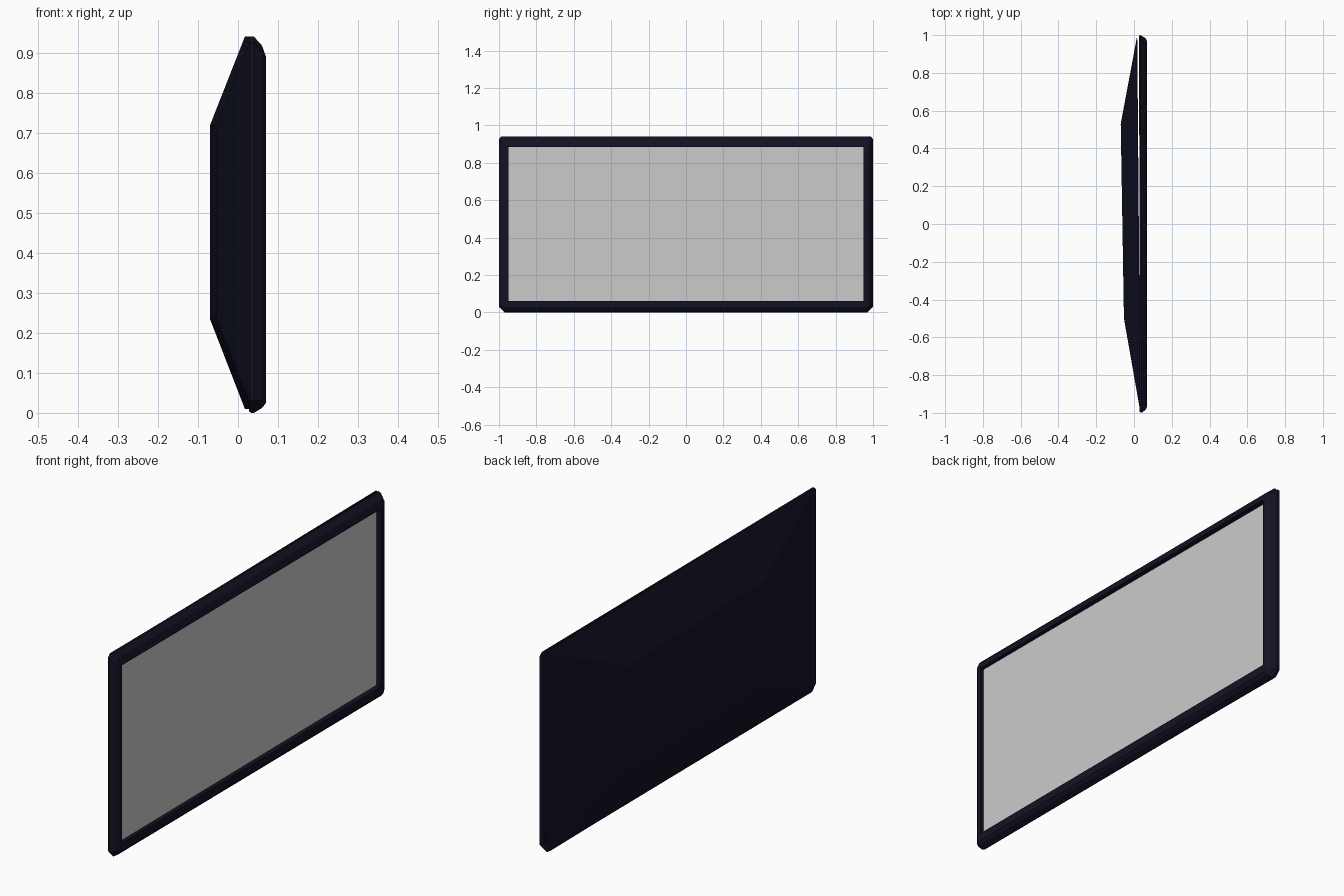
import bpy, bmesh

if "Cube" in bpy.data.objects:
    bpy.data.objects.remove(bpy.data.objects["Cube"])

navy = bpy.data.materials.new("dark_plastic")
navy.diffuse_color = (0.006, 0.006, 0.018, 1)
navy.use_nodes = True
navy.node_tree.nodes["Principled BSDF"].inputs["Base Color"].default_value = navy.diffuse_color


def ring(bm, y0, y1, z0, z1, xa, xb, c=0.0, ct=None):
    """Corner-cut rectangle; depth runs from xa at y=-1 to xb at y=+1.
    c cuts the lower corners, ct the upper ones."""
    ct = c if ct is None else ct
    pts = [(y0 + c, z0), (y1 - c, z0), (y1, z0 + c), (y1, z1 - ct),
           (y1 - ct, z1), (y0 + ct, z1), (y0, z1 - ct), (y0, z0 + c)]
    return [bm.verts.new((xa + (xb - xa) * (y + 1) / 2, y, z)) for y, z in pts]


def loft(name, rings, cap_last=False, mat=None):
    bm = bmesh.new()
    loops = [ring(bm, *r) for r in rings]
    for a, b in zip(loops, loops[1:]):
        for i in range(8):
            j = (i + 1) % 8
            bm.faces.new((a[i], a[j], b[j], b[i]))
    if cap_last:
        bm.faces.new(loops[-1])
    bmesh.ops.remove_doubles(bm, verts=bm.verts[:], dist=1e-5)
    me = bpy.data.meshes.new(name)
    bm.to_mesh(me)
    bm.free()
    ob = bpy.data.objects.new(name, me)
    bpy.context.collection.objects.link(ob)
    if mat:
        me.materials.append(mat)
    return ob


# Front bezel: rear lip, rounded outer edge, flat face, inner reveal
loft("bezel", [
    (-0.995, 0.998, 0.004, 0.942, 0.030, 0.027, 0.03, 0.015),
    (-1.000, 1.000, 0.000, 0.942, 0.040, 0.033, 0.03, 0.015),
    (-0.985, 0.985, 0.012, 0.920, 0.060, 0.060, 0.02, 0.015),
    (-0.967, 0.967, 0.025, 0.892, 0.070, 0.070, 0.005),
    (-0.950, 0.950, 0.062, 0.885, 0.070, 0.070, 0.001),
    (-0.950, 0.950, 0.062, 0.885, 0.050, 0.043, 0.001),
], mat=navy)

# Rear shell: slightly skewed rim tapering to a flat back plate
loft("rear_shell", [
    (-0.998, 0.998, 0.010, 0.942, 0.034, 0.017, 0.025, 0.012),
    (-0.500, 0.530, 0.235, 0.720, -0.045, -0.078, 0.001),
], cap_last=True, mat=navy)

# Display surface
bm = bmesh.new()
bm.faces.new([bm.verts.new(p) for p in (
    (0.053, -0.95, 0.062), (0.045, 0.95, 0.062),
    (0.045, 0.95, 0.885), (0.053, -0.95, 0.885))])
me = bpy.data.meshes.new("screen")
bm.to_mesh(me)
bm.free()
bpy.context.collection.objects.link(bpy.data.objects.new("screen", me))

# Consistent outward normals on the plastic parts
for n in ("bezel", "rear_shell"):
    me = bpy.data.objects[n].data
    bm = bmesh.new()
    bm.from_mesh(me)
    if n == "rear_shell":
        bmesh.ops.reverse_faces(bm, faces=bm.faces[:])
    bm.to_mesh(me)
    bm.free()
